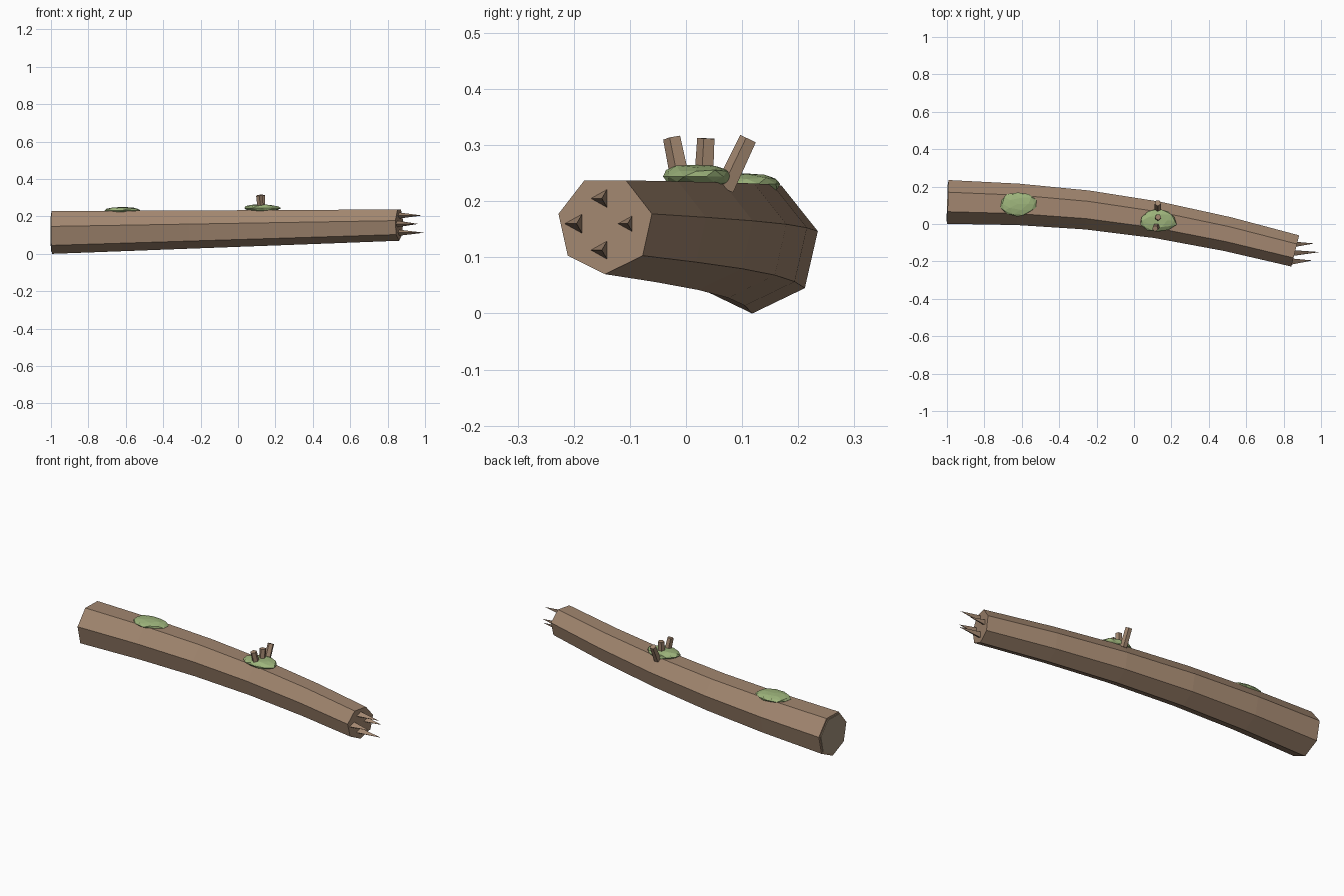
import bpy, bmesh, random
from math import sin, cos, pi
from mathutils import Vector

if "Cube" in bpy.data.objects:
    bpy.data.objects.remove(bpy.data.objects["Cube"])

random.seed(4)


def material(name, rgb):
    m = bpy.data.materials.new(name)
    m.diffuse_color = (*rgb, 1)
    m.use_nodes = True
    m.node_tree.nodes["Principled BSDF"].inputs["Base Color"].default_value = m.diffuse_color
    return m


BARK = material("bark", (0.36, 0.24, 0.16))
WOOD = material("cut_wood", (0.37, 0.29, 0.20))
MOSS = material("moss", (0.34, 0.46, 0.20))


def finish(bm, name, mat):
    bmesh.ops.recalc_face_normals(bm, faces=bm.faces)
    me = bpy.data.meshes.new(name)
    bm.to_mesh(me)
    bm.free()
    me.materials.append(mat)
    ob = bpy.data.objects.new(name, me)
    bpy.context.collection.objects.link(ob)
    return ob


def ring(bm, centre, direction, radius, sides, phase=0.0):
    """Polygon of vertices facing a direction, first vertex pointing down."""
    d = Vector(direction).normalized()
    ref = Vector((0, 0, 1)) if abs(d.z) < 0.8 else Vector((0, 1, 0))
    side = ref.cross(d).normalized()
    up = d.cross(side)
    angles = [2 * pi * i / sides + phase for i in range(sides)]
    return [bm.verts.new(Vector(centre) + radius * (sin(a) * side - cos(a) * up)) for a in angles]


def loft(name, points, radii, sides, mat, dirs=None, phase=0.0):
    """Capped tube through the points."""
    bm = bmesh.new()
    pts = [Vector(p) for p in points]
    n = len(pts)
    dirs = dirs or [pts[min(i + 1, n - 1)] - pts[max(i - 1, 0)] for i in range(n)]
    rings = [ring(bm, p, d, r, sides, phase) for p, d, r in zip(pts, dirs, radii)]
    for a, b in zip(rings, rings[1:]):
        for i in range(sides):
            j = (i + 1) % sides
            bm.faces.new((a[i], a[j], b[j], b[i]))
    bm.faces.new(rings[0])
    bm.faces.new(rings[-1])
    return finish(bm, name, mat)


# Bent, tapering seven-sided trunk
xs = [-0.995, -0.62, -0.25, 0.125, 0.50, 0.862]
ys = [0.118, 0.105, 0.075, 0.022, -0.054, -0.144]
path = [(x, y, 0.12 + 0.0076 * i) for i, (x, y) in enumerate(zip(xs, ys))]
radii = [0.12 - 0.0064 * i for i in range(6)]
flat = [Vector((xs[min(i + 1, 5)] - xs[max(i - 1, 0)], ys[min(i + 1, 5)] - ys[max(i - 1, 0)], 0))
        for i in range(6)]
loft("trunk", path, radii, 7, BARK, flat)

# Sawn face at the thick end
loft("cut_face", [(-0.999, 0.118, 0.12), (-0.98, 0.118, 0.12)], [0.108, 0.108], 7, WOOD,
     [flat[0], flat[0]])

# Splinters at the broken end
for i, (y, z, tip) in enumerate([(-0.15, 0.205, 0.985), (-0.195, 0.16, 0.955),
                                 (-0.104, 0.16, 0.965), (-0.15, 0.113, 0.995)]):
    bm = bmesh.new()
    base = ring(bm, (0.845, y, z), (1, 0, 0), 0.021, 3, -pi / 2)
    top = bm.verts.new((tip, y, z))
    bm.faces.new(base)
    for k in range(3):
        bm.faces.new((base[k], base[(k + 1) % 3], top))
    finish(bm, f"splinter_{i + 1}", BARK)

# Moss patches
for i, (c, s) in enumerate([((-0.62, 0.108, 0.231), (0.1, 0.067, 0.02)),
                            ((0.13, 0.018, 0.244), (0.1, 0.066, 0.022))]):
    bm = bmesh.new()
    bmesh.ops.create_icosphere(bm, subdivisions=2, radius=1)
    for v in bm.verts:
        k = random.uniform(0.88, 1.06)
        v.co = Vector(c) + Vector(v.co[j] * s[j] * k for j in range(3))
    finish(bm, f"moss_patch_{i + 1}", MOSS)

# Twig stubs
for i, (a, b) in enumerate([((0.125, -0.004, 0.215), (0.113, -0.024, 0.313)),
                            ((0.127, 0.032, 0.215), (0.129, 0.037, 0.312)),
                            ((0.127, 0.070, 0.222), (0.127, 0.112, 0.311))]):
    d = Vector(b) - Vector(a)
    loft(f"twig_stub_{i + 1}", [a, b], [0.019, 0.017], 5, BARK, [d, d])
